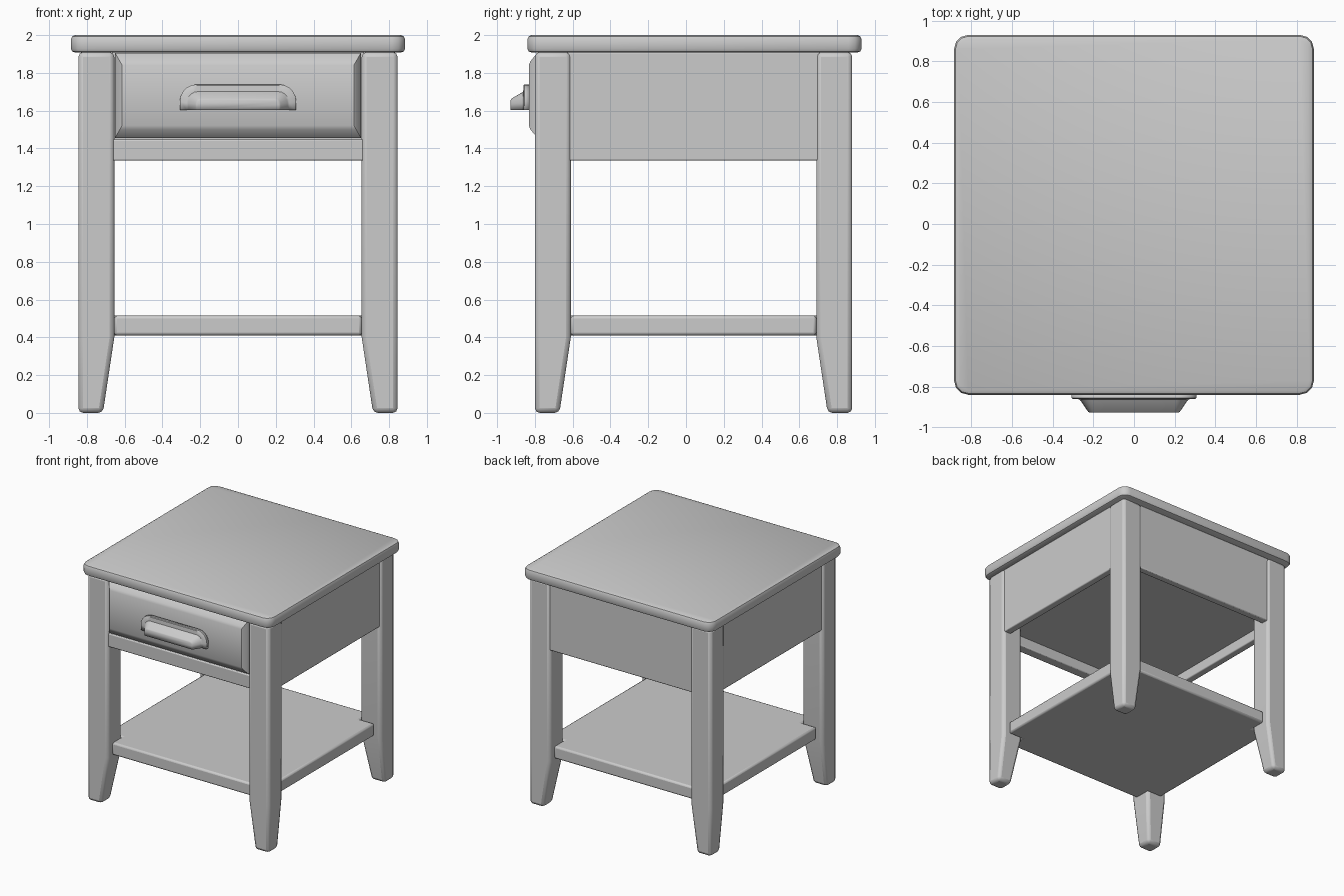
import bpy, bmesh, math
from mathutils import Vector

if "Cube" in bpy.data.objects:
    bpy.data.objects.remove(bpy.data.objects["Cube"])

CY = 0.04  # depth centre of the table body


def finish(bm, name, smooth=True):
    bmesh.ops.recalc_face_normals(bm, faces=bm.faces)
    me = bpy.data.meshes.new(name)
    bm.to_mesh(me)
    bm.free()
    ob = bpy.data.objects.new(name, me)
    bpy.context.collection.objects.link(ob)
    if smooth:
        bpy.ops.object.select_all(action='DESELECT')
        ob.select_set(True)
        bpy.context.view_layer.objects.active = ob
        bpy.ops.object.shade_smooth_by_angle(angle=math.radians(35))
    return ob


def bevel(ob, width, segments=2):
    m = ob.modifiers.new("Bevel", 'BEVEL')
    m.width, m.segments = width, segments
    m.limit_method, m.angle_limit = 'ANGLE', math.radians(40)


def loft(rings, name, caps=(True, True), closed=True):
    """Join equal-length rings of points into one skin."""
    bm = bmesh.new()
    vs = [[bm.verts.new(p) for p in r] for r in rings]
    n = len(vs[0])
    for a, b in zip(vs, vs[1:]):
        for i in range(n if closed else n - 1):
            j = (i + 1) % n
            bm.faces.new((a[i], a[j], b[j], b[i]))
    if caps[0]:
        bm.faces.new(vs[0])
    if caps[1]:
        bm.faces.new(vs[-1])
    return finish(bm, name)


def rect(x0, x1, y0, y1, z):
    return [(x0, y0, z), (x1, y0, z), (x1, y1, z), (x0, y1, z)]


def box(name, x0, x1, y0, y1, z0, z1, bev=0.0):
    ob = loft([rect(x0, x1, y0, y1, z0), rect(x0, x1, y0, y1, z1)], name)
    if bev:
        bevel(ob, bev)
    return ob


# Table top with rounded corners and softened rim
def rounded_outline(hx, hy, r, z, steps=3):
    pts = []
    for k, (sx, sy) in enumerate([(1, 1), (-1, 1), (-1, -1), (1, -1)]):
        for i in range(steps + 1):
            a = math.radians(90 * (k + i / steps))
            pts.append((sx * (hx - r) + r * math.cos(a),
                        CY + 0.005 + sy * (hy - r) + r * math.sin(a), z))
    return pts


loft([rounded_outline(0.885 - d, 0.885 - d, 0.07 - d, z) for d, z in
      [(0.022, 1.908), (0.007, 1.914), (0, 1.928), (0, 1.978), (0.007, 1.993), (0.022, 2.0)]],
     "table_top")

# Legs, tapered on their two inner sides near the floor
for sx, side in ((-1, "left"), (1, "right")):
    for sy, end in ((-1, "front"), (1, "back")):
        rings = []
        for inner, z in ((0.13, 0.0), (0.19, 0.40), (0.19, 1.91)):
            xs = sorted((sx * 0.845, sx * (0.845 - inner)))
            ys = sorted((CY + sy * 0.84, CY + sy * (0.84 - inner)))
            rings.append(rect(*xs, *ys, z))
        bevel(loft(rings, f"{end}_{side}_leg"), 0.025)

# Lower shelf notched around the legs
corner = [(0.79, 0.65), (0.655, 0.65), (0.655, 0.785)]
outline = (corner
           + [(-x, y) for x, y in reversed(corner)]
           + [(-x, -y) for x, y in corner]
           + [(x, -y) for x, y in reversed(corner)])
shelf = loft([[(x, CY + y, z) for x, y in outline] for z in (0.41, 0.515)], "lower_shelf")
bevel(shelf, 0.015)

# Aprons, front rail and the panel under the drawer
for sx, side in ((-1, "left"), (1, "right")):
    x0, x1 = sorted((sx * 0.77, sx * 0.832))
    box(f"{side}_apron", x0, x1, -0.63, 0.71, 1.335, 1.91, 0.008)
box("back_apron", -0.67, 0.67, 0.805, 0.867, 1.335, 1.91, 0.008)
box("front_rail", -0.67, 0.67, -0.785, -0.70, 1.335, 1.448, 0.008)
box("drawer_bottom", -0.78, 0.78, -0.75, 0.82, 1.42, 1.448)


# Drawer front with a raised, sloped border
def panel(inx, inz, y):
    x, z0, z1 = 0.652 - inx, 1.456 + inz, 1.906 - inz
    return [(-x, y, z0), (x, y, z0), (x, y, z1), (-x, y, z1)]


loft([panel(0, 0, -0.68), panel(0, 0, -0.783), panel(0.008, 0.012, -0.797),
      panel(0.027, 0.045, -0.824), panel(0.038, 0.065, -0.832)], "drawer_front")


# Cup pull: arch sections lofted forward, open underneath
def arch(w, h, r, y, z=1.603):
    pts = [(w, y, z)]
    for k in (0, 1):
        for i in range(6):
            a = math.radians(90 * k + 18 * i)
            pts.append(((1 - 2 * k) * (w - r) + r * math.cos(a), y, z + h - r + r * math.sin(a)))
    return pts + [(-w, y, z)]


pull = loft([arch(0.308, 0.136, 0.09, -0.83), arch(0.308, 0.136, 0.09, -0.855),
             arch(0.302, 0.131, 0.088, -0.860), arch(0.272, 0.098, 0.06, -0.862),
             arch(0.262, 0.092, 0.055, -0.870), arch(0.226, 0.062, 0.03, -0.923),
             arch(0.216, 0.054, 0.025, -0.928)],
            "drawer_pull", caps=(False, True), closed=False)
m = pull.modifiers.new("Thickness", 'SOLIDIFY')
m.thickness, m.offset = 0.01, -1
